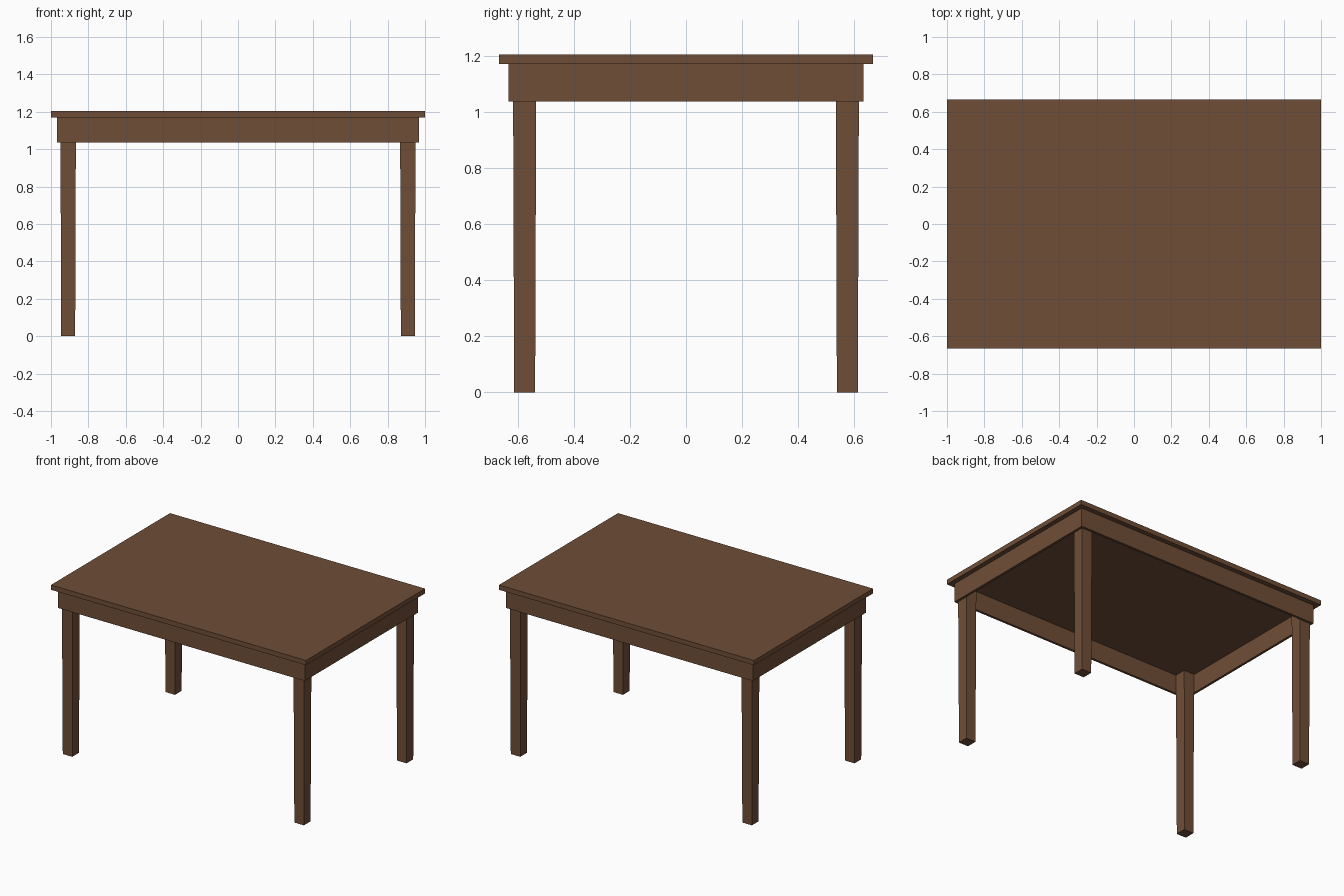
import bpy
import bmesh
from mathutils import Vector

if "Cube" in bpy.data.objects:
    bpy.data.objects.remove(bpy.data.objects["Cube"])

wood = bpy.data.materials.new("brown_wood")
wood.diffuse_color = (0.159, 0.076, 0.038, 1)
wood.use_nodes = True
wood.node_tree.nodes["Principled BSDF"].inputs["Base Color"].default_value = wood.diffuse_color

TOP_Z, UNDERSIDE, APRON_Z = 1.204, 1.17, 1.037
APRON_X, APRON_Y, APRON_T = 0.967, 0.633, 0.017
LEG_X, LEG_Y = 0.908, 0.575


def block(name, center, size, foot_scale=1.0):
    """Box whose bottom face may be scaled down to make a taper."""
    bm = bmesh.new()
    bmesh.ops.create_cube(bm, size=1)
    for v in bm.verts:
        s = foot_scale if v.co.z < 0 else 1.0
        v.co = Vector((v.co.x * size[0] * s, v.co.y * size[1] * s, v.co.z * size[2]))
    mesh = bpy.data.meshes.new(name)
    bm.to_mesh(mesh)
    bm.free()
    mesh.materials.append(wood)
    obj = bpy.data.objects.new(name, mesh)
    obj.location = center
    bpy.context.collection.objects.link(obj)
    return obj


# Table top
block("table_top", (0, 0, (TOP_Z + UNDERSIDE) / 2), (2, 1.333, TOP_Z - UNDERSIDE))

# Apron boards: long ones front and back, short ones fitted between them
az, ah = (UNDERSIDE + APRON_Z) / 2, UNDERSIDE - APRON_Z
for s, label in ((-1, "front"), (1, "back")):
    block(f"{label}_apron", (0, s * (APRON_Y - APRON_T / 2), az),
          (2 * APRON_X, APRON_T, ah))
for s, label in ((-1, "left"), (1, "right")):
    block(f"{label}_apron", (s * (APRON_X - APRON_T / 2), 0, az),
          (APRON_T, 2 * (APRON_Y - APRON_T), ah))

# Tapered legs reaching up to the underside, inside the apron
for sy, end in ((-1, "front"), (1, "back")):
    for sx, side in ((-1, "left"), (1, "right")):
        block(f"{end}_{side}_leg", (sx * LEG_X, sy * LEG_Y, UNDERSIDE / 2),
              (0.083, 0.083, UNDERSIDE), foot_scale=0.9)
